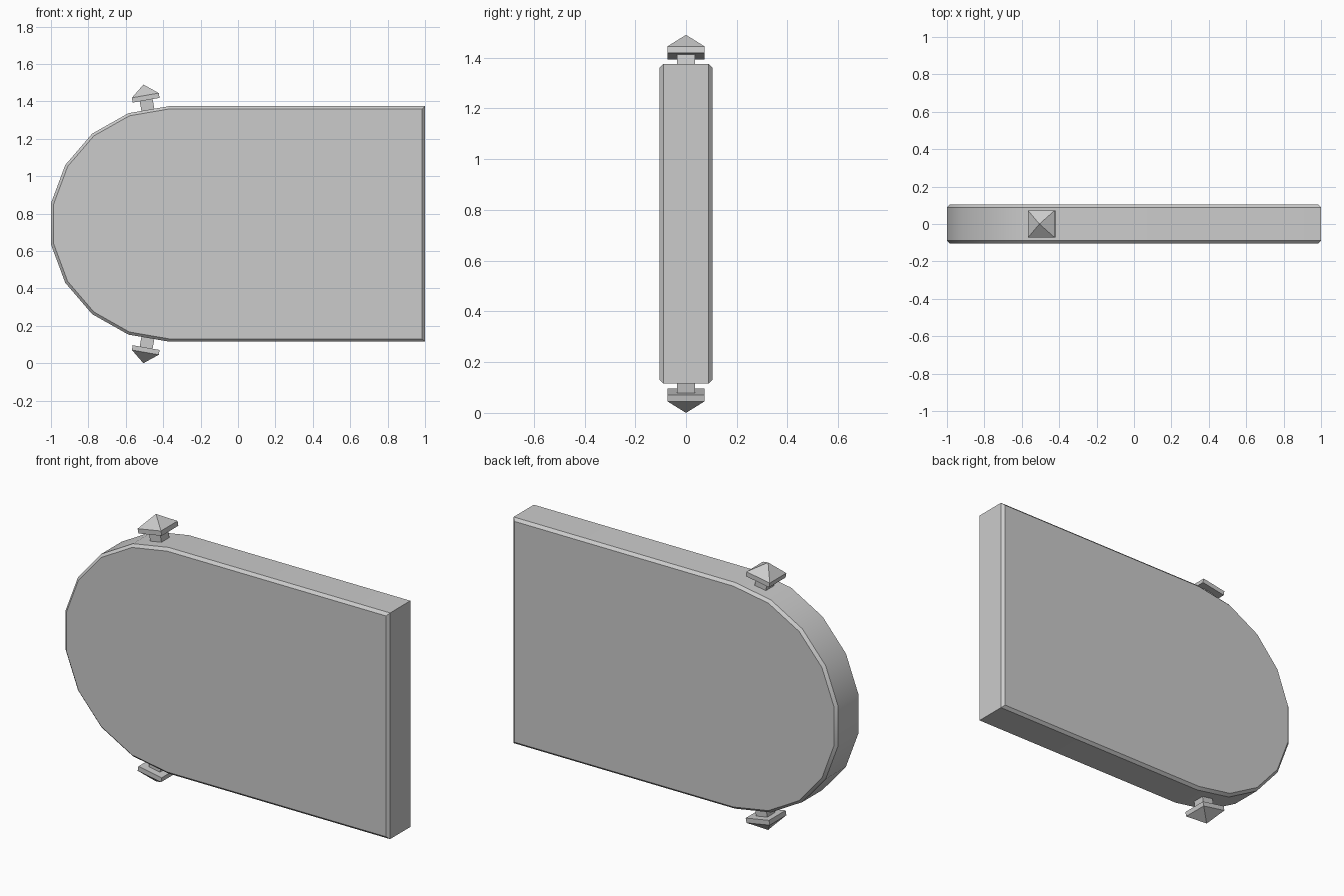
import bpy, bmesh
from math import sin, cos, radians
from mathutils import Matrix, Vector

if "Cube" in bpy.data.objects:
    bpy.data.objects.remove(bpy.data.objects["Cube"])

CZ = 0.745                      # mid height of the plate
CX, RX, RZ = -0.365, 0.645, 0.63  # centre and radii of the rounded end


def finish(name, bm, angle):
    bmesh.ops.recalc_face_normals(bm, faces=bm.faces)
    me = bpy.data.meshes.new(name)
    bm.to_mesh(me)
    bm.free()
    ob = bpy.data.objects.new(name, me)
    bpy.context.collection.objects.link(ob)
    bpy.ops.object.select_all(action='DESELECT')
    ob.select_set(True)
    bpy.context.view_layer.objects.active = ob
    bpy.ops.object.shade_smooth_by_angle(angle=radians(angle))
    return ob


def loft(bm, rings):
    for a, b in zip(rings, rings[1:]):
        n = len(a)
        for i in range(n):
            bm.faces.new((a[i], a[(i + 1) % n], b[(i + 1) % n], b[i]))


# Plate: square at the right, half-round at the left, chamfered rims
def outline(inset):
    pts = [(1 - inset, -RZ + inset), (1 - inset, RZ - inset)]
    for k in range(10):
        a = radians(90 + 20 * k)
        pts.append((CX + (RX - inset) * cos(a), (RZ - inset) * sin(a)))
    return pts


bm = bmesh.new()
rings = []
for y, inset in ((-0.104, 0.015), (-0.089, 0), (0.089, 0), (0.104, 0.015)):
    rings.append([bm.verts.new((x, y, CZ + z)) for x, z in outline(inset)])
loft(bm, rings)
bm.faces.new(rings[0])
bm.faces.new(rings[-1])
finish("plate", bm, 30)


# Studs: square stem and cap with a pyramid point, tilted with the rim
def stud(name, side):
    bm = bmesh.new()

    def square(r, h):
        return [bm.verts.new((sx * r, sy * r, h))
                for sx, sy in ((-1, -1), (1, -1), (1, 1), (-1, 1))]

    rings = [square(0.035, -0.03), square(0.035, 0.046),
             square(0.073, 0.046), square(0.073, 0.072)]
    loft(bm, rings)
    bm.faces.new(rings[0])
    tip = bm.verts.new((0, 0, 0.131))
    top = rings[-1]
    for i in range(4):
        bm.faces.new((top[i], top[(i + 1) % 4], tip))
    place = (Matrix.Translation((0, 0, CZ)) @ Matrix.Diagonal((1, 1, side, 1))
             @ Matrix.Translation((-0.483, 0, 0.616))
             @ Matrix.Rotation(radians(-10), 4, 'Y'))
    bmesh.ops.transform(bm, matrix=place, verts=bm.verts)
    ob = finish(name, bm, 30)
    # soften the ridges of the pyramid point
    tip_index = len(ob.data.vertices) - 1
    sharp = ob.data.attributes.get("sharp_edge")
    if sharp:
        for e in ob.data.edges:
            if tip_index in e.vertices:
                sharp.data[e.index].value = False


stud("top_stud", 1)
stud("bottom_stud", -1)
